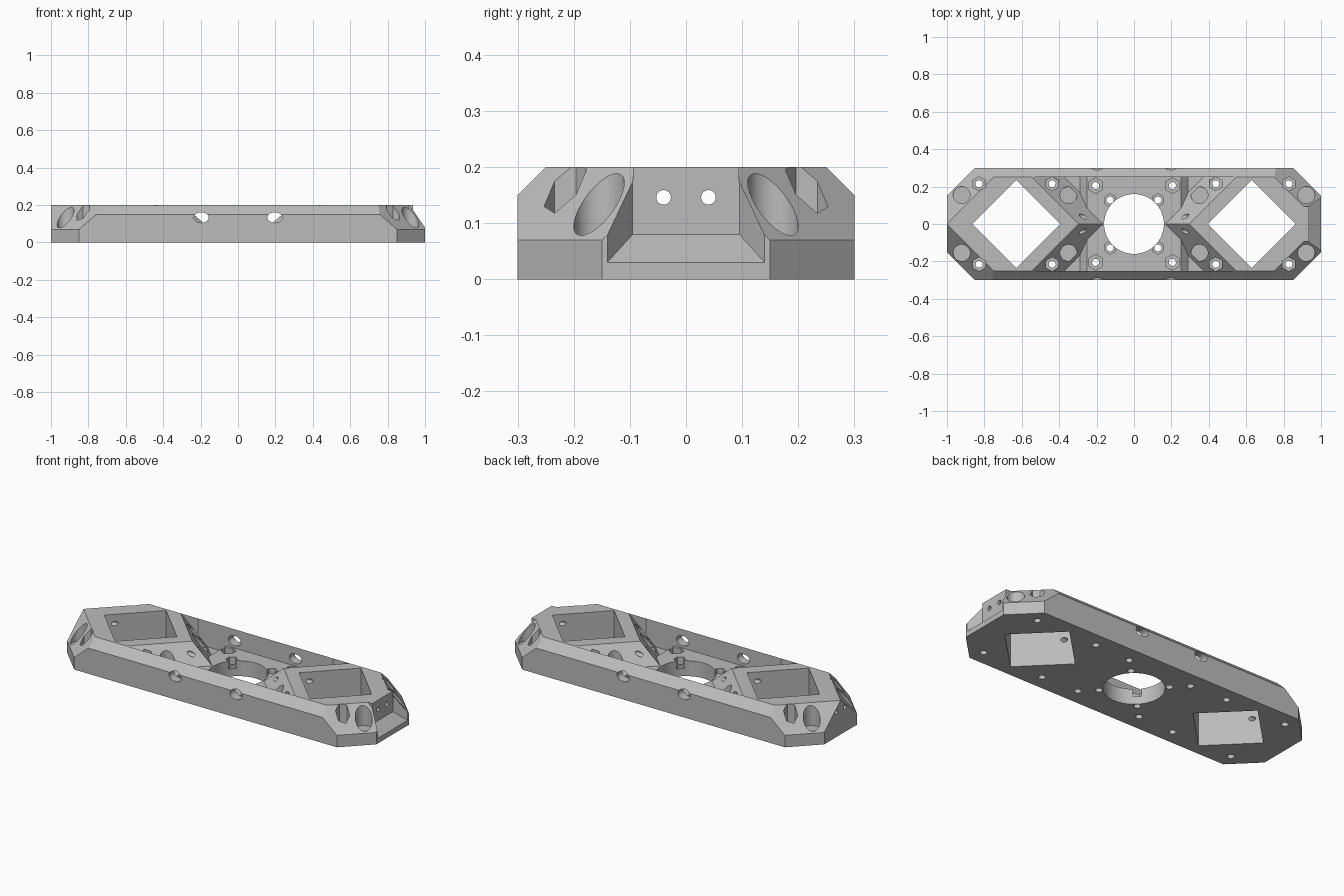
import bpy, bmesh, math
from mathutils import Matrix

cube = bpy.data.objects.get("Cube")
if cube:
    bpy.data.objects.remove(cube, do_unlink=True)

SIGNS = (-1, 1)
QUADS = [(sx, sy) for sx in SIGNS for sy in SIGNS]

grey = bpy.data.materials.new("plain_grey")
grey.use_nodes = True
grey.diffuse_color = (0.5, 0.5, 0.5, 1)
grey.node_tree.nodes["Principled BSDF"].inputs["Base Color"].default_value = (0.5, 0.5, 0.5, 1)


def finish(name, bm):
    mesh = bpy.data.meshes.new(name)
    bmesh.ops.recalc_face_normals(bm, faces=bm.faces)
    bm.to_mesh(mesh)
    bm.free()
    mesh.materials.append(grey)
    obj = bpy.data.objects.new(name, mesh)
    bpy.context.collection.objects.link(obj)
    return obj


def hull(name, points):
    """Convex solid around the given points."""
    bm = bmesh.new()
    for p in sorted(set(points)):
        bm.verts.new(p)
    bmesh.ops.convex_hull(bm, input=bm.verts)
    bmesh.ops.dissolve_limit(bm, angle_limit=0.01, verts=bm.verts, edges=bm.edges)
    return finish(name, bm)


def box(name, x0, x1, y, z0, z1):
    return hull(name, [(a, b, c) for a in (x0, x1) for b in (-y, y) for c in (z0, z1)])


def prisms(name, centres, r0, r1, z0, z1, sides, turn=0.0):
    """Upright prisms or tapered cones at each centre."""
    bm = bmesh.new()
    for x, y in centres:
        m = Matrix.Translation((x, y, (z0 + z1) / 2)) @ Matrix.Rotation(turn, 4, "Z")
        bmesh.ops.create_cone(bm, cap_ends=True, segments=sides, radius1=r0,
                              radius2=r1, depth=z1 - z0, matrix=m)
    return finish(name, bm)


def rods(name, places, radius, length, axis, squash=1.0):
    """Horizontal cylinders along the x or y axis."""
    bm = bmesh.new()
    for p in places:
        m = (Matrix.Translation(p) @ Matrix.Diagonal((1, 1, squash, 1))
             @ Matrix.Rotation(math.pi / 2, 4, "Y" if axis == "X" else "X"))
        bmesh.ops.create_cone(bm, cap_ends=True, segments=32, radius1=radius,
                              radius2=radius, depth=length, matrix=m)
    return finish(name, bm)


def combine(target, tool, operation="DIFFERENCE"):
    mod = target.modifiers.new("combine", "BOOLEAN")
    mod.operation = operation
    mod.solver = "EXACT"
    mod.object = tool
    bpy.context.view_layer.objects.active = target
    bpy.ops.object.modifier_apply(modifier=mod.name)
    bpy.data.objects.remove(tool, do_unlink=True)


# Outer body: long octagon with bevelled rims and pointed roof ends
corner = [(1, 0.15, 0), (0.85, 0.3, 0), (1, 0.15, 0.07), (0.85, 0.3, 0.07),
          (0.758, 0.3, 0.15), (0.75, 0.25, 0.2), (1, 0, 0.2)]
body = hull("frame_body", [(sx * x, sy * y, z) for x, y, z in corner for sx, sy in QUADS])

# Mounting block and tapered notch at one end
combine(body, box("end_block", 0.9, 0.99, 0.0949, 0.05, 0.2), "UNION")
combine(body, hull("end_notch", [(x, s * y, z) for s in SIGNS
                                 for x, y, low in ((0.935, 0.095, 0.08), (1.05, 0.175, -0.008))
                                 for z in (low, 0.3)]))

# Middle cavity, leaving sloped pocket housings and a raised centre plate
cavity = box("cavity", -0.63, 0.63, 0.25, 0.05, 0.22)
taper = 0.15 / 0.13
for s in SIGNS:
    combine(cavity, prisms("housing", [(s * 0.63, 0)], 0.335 + 0.2 * taper,
                           0.335 - 0.1 * taper, 0, 0.3, 4))
combine(cavity, hull("plate", [(sx * x, sy * 0.4, z) for sx, sy in QUADS
                               for x, z in ((0.25, 0.09), (0.306, 0.034))]))
combine(body, cavity)

# Diamond windows and centre bore
combine(body, prisms("windows", [(-0.63, 0), (0.63, 0)], 0.235, 0.235, -0.1, 0.3, 4))
combine(body, prisms("bore", [(0, 0)], 0.16, 0.16, -0.1, 0.3, 64))

# Blind round recesses in the housing slopes
round_spots = [(sx * x, sy * 0.155) for sx, sy in QUADS for x in (0.35, 0.922)]
combine(body, prisms("round_recesses", round_spots, 0.045, 0.045, 0.07, 0.3, 32))

# Hexagonal nut recesses with screw holes below
slope_nuts = [(sx * x, sy * 0.215) for sx, sy in QUADS for x in (0.437, 0.828)]
plate_nuts = [(sx * 0.205, sy * 0.205) for sx, sy in QUADS]
bore_nuts = [(sx * 0.128, sy * 0.128) for sx, sy in QUADS]
for spots, radius, floor, turn in ((slope_nuts, 0.038, 0.07, 0.0),
                                   (plate_nuts, 0.042, 0.045, 0.0),
                                   (bore_nuts, 0.034, 0.045, 0.0)):
    combine(body, prisms("nut_recesses", spots, radius, radius, floor, 0.3, 6, turn))
    combine(body, prisms("screw_holes", spots, 0.019, 0.019, -0.1, 0.25, 20))

# Oval access holes through the long side walls
combine(body, rods("side_holes", [(sx * 0.197, sy * 0.28, 0.133) for sx, sy in QUADS],
                   0.04, 0.12, "Y", 0.7))

# Small wire holes running lengthwise through the housings
combine(body, rods("wire_holes", [(0, s * 0.04, 0.146) for s in SIGNS], 0.013, 2.2, "X"))

# Smooth bores, crisp edges
for o in bpy.context.selected_objects:
    o.select_set(False)
body.select_set(True)
bpy.context.view_layer.objects.active = body
bpy.ops.object.shade_smooth_by_angle(angle=math.radians(25))
